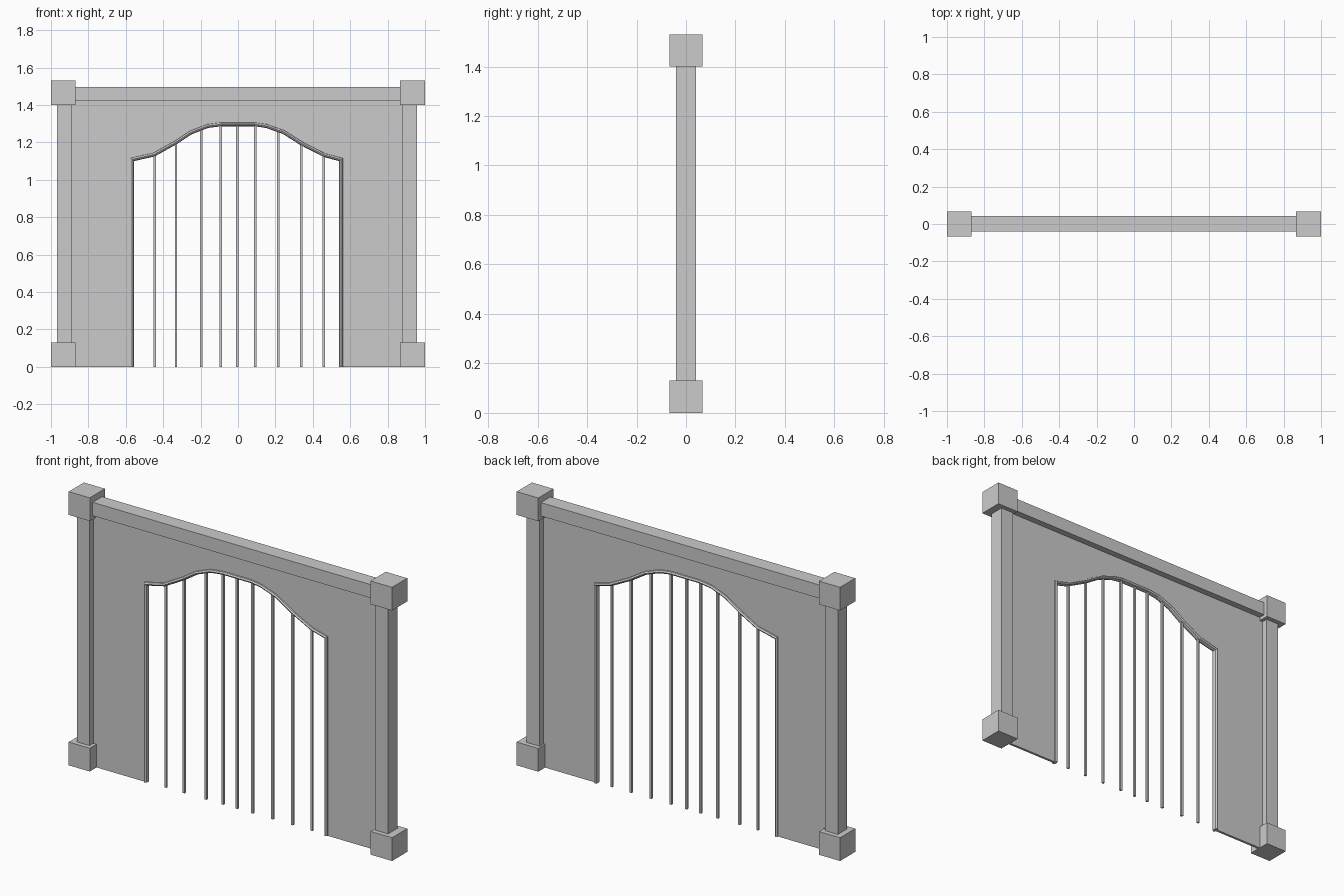
import bpy, bmesh, math
from mathutils import Vector

if "Cube" in bpy.data.objects:
    bpy.data.objects.remove(bpy.data.objects["Cube"])


def finish(name, bm):
    bmesh.ops.recalc_face_normals(bm, faces=bm.faces)
    mesh = bpy.data.meshes.new(name)
    bm.to_mesh(mesh)
    bm.free()
    obj = bpy.data.objects.new(name, mesh)
    bpy.context.collection.objects.link(obj)
    return obj


def box(name, x, y, z):
    bm = bmesh.new()
    bmesh.ops.create_cube(bm, size=1)
    for v in bm.verts:
        v.co = [a + (c + 0.5) * (b - a) for c, (a, b) in zip(v.co, (x, y, z))]
    return finish(name, bm)


# Visible edge of the arched opening, left to right
ARCH = [(-0.555, 1.10), (-0.445, 1.125), (-0.328, 1.19), (-0.248, 1.243),
        (-0.16, 1.277), (-0.09, 1.286), (0.09, 1.286), (0.15, 1.277),
        (0.24, 1.245), (0.335, 1.185), (0.458, 1.122), (0.54, 1.10)]
EDGE = [Vector(p) for p in [(-0.555, 0)] + ARCH + [(0.54, 0)]]
TRIM_W, TRIM_D = 0.011, 0.018


def miter(i):
    # Outward direction at a path point, lengthened at the corners
    dirs = []
    if i > 0:
        dirs.append((EDGE[i] - EDGE[i - 1]).normalized())
    if i < len(EDGE) - 1:
        dirs.append((EDGE[i + 1] - EDGE[i]).normalized())
    normals = [Vector((-d.y, d.x)) for d in dirs]
    n = sum(normals, Vector((0, 0))).normalized()
    return n / n.dot(normals[0])


OUT = [miter(i) for i in range(len(EDGE))]
CENTRE = [p + n * TRIM_W for p, n in zip(EDGE, OUT)]


def arch_height(x):
    for a, b in zip(CENTRE[1:-1], CENTRE[2:-1]):
        if a.x <= x <= b.x:
            return a.y + (b.y - a.y) * (x - a.x) / (b.x - a.x)


# Thin wall panel with the arched opening
bm = bmesh.new()
outline = [(0.92, 0), (0.92, 1.45), (-0.93, 1.45), (-0.93, 0)] + [tuple(p) for p in CENTRE]
face = bm.faces.new([bm.verts.new((x, -0.007, z)) for x, z in outline])
ext = bmesh.ops.extrude_face_region(bm, geom=[face])
bmesh.ops.translate(bm, vec=(0, 0.014, 0),
                    verts=[v for v in ext["geom"] if isinstance(v, bmesh.types.BMVert)])
finish("wall_panel", bm)

# Rounded trim swept along the opening
bm = bmesh.new()
SIDES = 8
rings = []
for c, n in zip(CENTRE, OUT):
    ring = []
    for k in range(SIDES):
        t = 2 * math.pi * k / SIDES
        p = c + n * TRIM_W * math.cos(t)
        ring.append(bm.verts.new((p.x, TRIM_D * math.sin(t), p.y)))
    rings.append(ring)
for a, b in zip(rings, rings[1:]):
    for k in range(SIDES):
        j = (k + 1) % SIDES
        bm.faces.new((a[k], a[j], b[j], b[k]))
bm.faces.new(rings[0])
bm.faces.new(rings[-1])
finish("arch_trim", bm)

# Vertical bars in the opening
for x in (-0.445, -0.332, -0.197, -0.092, -0.004, 0.092, 0.215, 0.338, 0.458):
    box("bar", (x - 0.006, x + 0.006), (-0.006, 0.006), (0, arch_height(x)))

# Posts and top beam
box("left_post", (-0.968, -0.89), (-0.041, 0.041), (0.1, 1.43))
box("right_post", (0.877, 0.957), (-0.041, 0.041), (0.1, 1.43))
box("top_beam", (-0.9, 0.9), (-0.041, 0.043), (1.42, 1.495))

# Corner blocks
for x in ((-1, -0.87), (0.867, 1)):
    for z in ((0, 0.13), (1.40, 1.53)):
        box("corner_block", x, (-0.067, 0.067), z)
